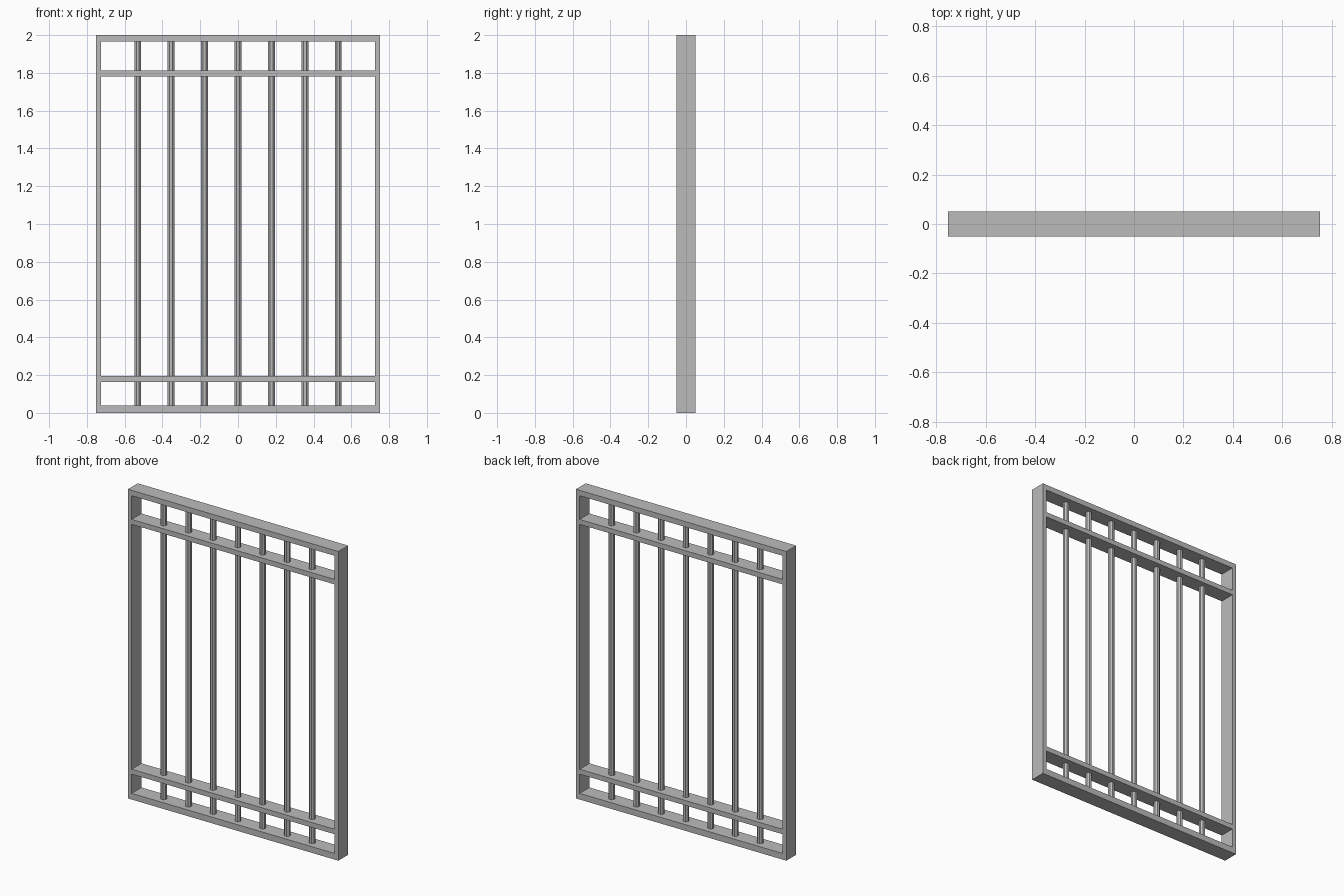
import bpy
import math

if "Cube" in bpy.data.objects:
    bpy.data.objects.remove(bpy.data.objects["Cube"])

metal = bpy.data.materials.new("grey metal")
metal.diffuse_color = (0.5, 0.5, 0.5, 1)
metal.use_nodes = True
metal.node_tree.nodes["Principled BSDF"].inputs["Base Color"].default_value = metal.diffuse_color

W, D, H = 0.753, 0.10, 2.0      # half width, depth, height
SIDE, TOP, BOTTOM = 0.027, 0.035, 0.04


def finish(name):
    ob = bpy.context.object
    ob.name = name
    ob.data.materials.append(metal)
    return ob


def box(name, x0, x1, z0, z1):
    bpy.ops.mesh.primitive_cube_add(size=1, location=((x0 + x1) / 2, 0, (z0 + z1) / 2))
    ob = finish(name)
    ob.scale = (x1 - x0, D, z1 - z0)
    bpy.ops.object.transform_apply(location=False, rotation=False, scale=True)


# Outer frame
inner = W - SIDE
box("bottom_beam", -W, W, 0, BOTTOM)
box("top_beam", -W, W, H - TOP, H)
box("left_post", -W, -inner, BOTTOM, H - TOP)
box("right_post", inner, W, BOTTOM, H - TOP)

# Cross rails
box("lower_rail", -inner, inner, 0.164, 0.196)
box("upper_rail", -inner, inner, 1.78, 1.812)

# Round vertical bars
for i in range(-3, 4):
    bpy.ops.mesh.primitive_cylinder_add(
        vertices=8, radius=0.0195, depth=H - TOP - BOTTOM,
        location=(i * 0.177, 0, (H - TOP + BOTTOM) / 2),
        rotation=(0, 0, math.pi / 8))
    finish(f"bar_{i + 4}")
